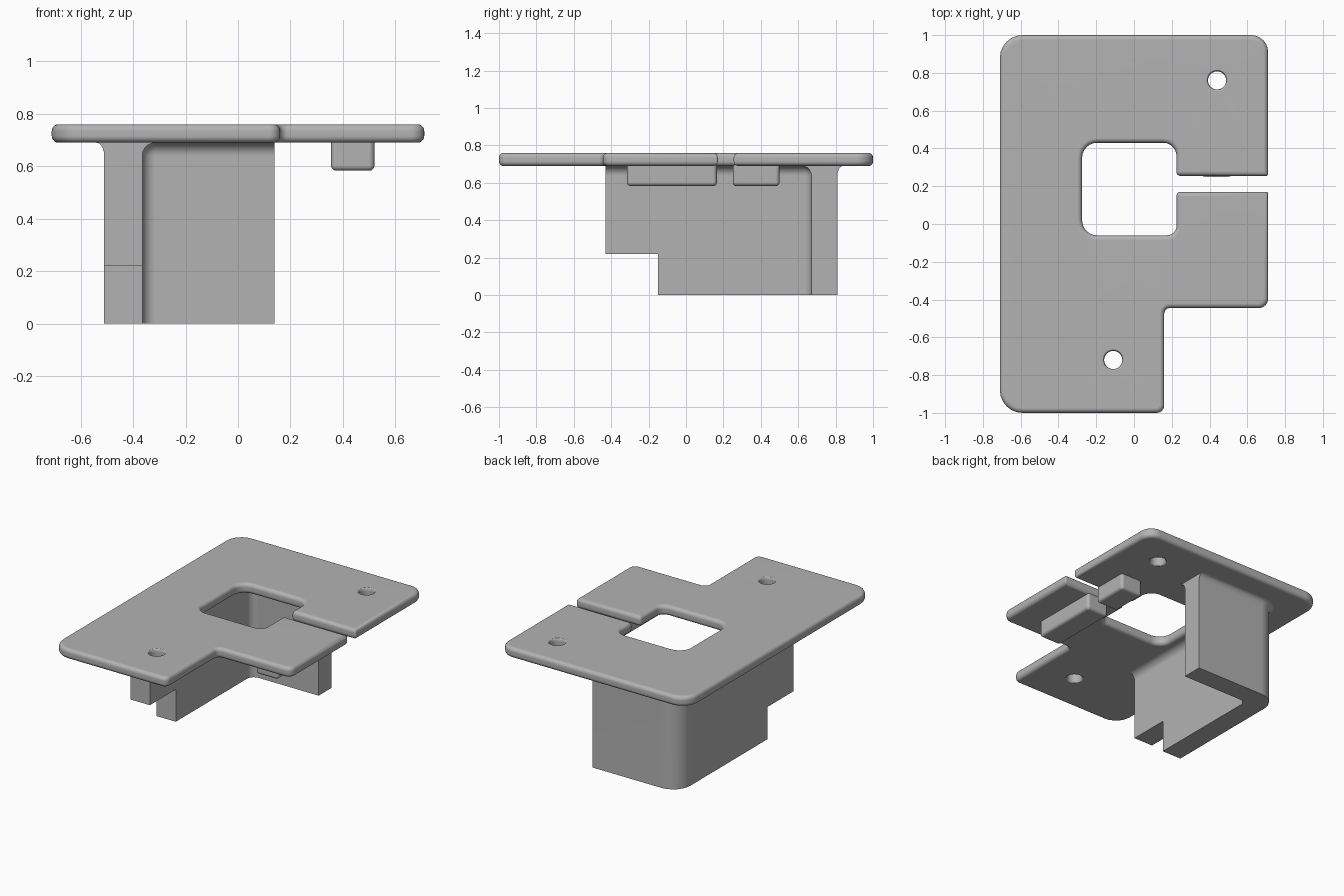
import bpy
import bmesh
import math
from mathutils import Vector

cube = bpy.data.objects.get("Cube")
if cube:
    bpy.data.objects.remove(cube, do_unlink=True)

ARC = 7      # points on each rounded corner
STEPS = 5    # segments on each rounded edge
BOTTOM, TOP = 0.69, 0.76

grey = bpy.data.materials.new("plain_grey")
grey.use_nodes = True
grey.diffuse_color = (0.45, 0.45, 0.45, 1)
grey.node_tree.nodes["Principled BSDF"].inputs["Base Color"].default_value = grey.diffuse_color


def outline(corners, weights=None):
    """Ring function for a right-angled outline with (x, y, radius) corners."""
    n = len(corners)
    pts = [Vector(c[:2]) for c in corners]
    weights = weights or [1] * n
    dirs = [(pts[(i + 1) % n] - pts[i]).normalized() for i in range(n)]
    normals = [Vector((-d.y, d.x)) for d in dirs]

    def ring(inset):
        out = []
        for i in range(n):
            na, nb = normals[i - 1], normals[i]
            side = 1 if dirs[i - 1].cross(dirs[i]) > 0 else -1
            p = pts[i] + na * inset * weights[i - 1] + nb * inset * weights[i]
            r = corners[i][2]
            if r:
                r = max(0, r - side * inset * weights[i])
            centre = p + (na + nb) * side * r
            for k in range(ARC):
                t = math.pi / 2 * k / (ARC - 1)
                out.append(centre - (na * math.cos(t) + nb * math.sin(t)) * side * r)
        return out
    return ring


def round_hole(x, y, radius, count=32):
    def ring(inset):
        r = radius + inset * 0.4
        return [Vector((x + r * math.cos(math.tau * k / count),
                        y + r * math.sin(math.tau * k / count))) for k in range(count)]
    return ring


def loft(name, stacks):
    """Each stack is a list of (z, inset, ring function); ends are capped."""
    bm = bmesh.new()
    for stack in stacks:
        rings = [[bm.verts.new((p.x, p.y, z)) for p in ring(inset)]
                 for z, inset, ring in stack]
        for lo, hi in zip(rings, rings[1:]):
            for k in range(len(lo)):
                bm.faces.new((lo[k - 1], lo[k], hi[k], hi[k - 1]))
    bmesh.ops.remove_doubles(bm, verts=bm.verts, dist=1e-5)
    middle = (stacks[0][0][0] + stacks[0][-1][0]) / 2
    rim = [e for e in bm.edges if e.is_boundary]
    for upper in (False, True):
        edges = [e for e in rim if (e.verts[0].co.z > middle) == upper]
        bmesh.ops.triangle_fill(bm, edges=edges, use_beauty=True)
    bmesh.ops.dissolve_degenerate(bm, edges=bm.edges, dist=1e-5)
    bmesh.ops.recalc_face_normals(bm, faces=bm.faces)
    mesh = bpy.data.meshes.new(name)
    bm.to_mesh(mesh)
    bm.free()
    mesh.materials.append(grey)
    obj = bpy.data.objects.new(name, mesh)
    bpy.context.collection.objects.link(obj)
    bpy.ops.object.select_all(action='DESELECT')
    obj.select_set(True)
    bpy.context.view_layer.objects.active = obj
    bpy.ops.object.shade_smooth_by_angle(angle=math.radians(32))
    mod = obj.modifiers.new("flat_face_normals", 'WEIGHTED_NORMAL')
    mod.keep_sharp = True
    return obj


def quarter():
    return [math.pi / 2 * k / STEPS for k in range(STEPS + 1)]


def rounded_bottom(z, r, ring):
    return [(z + r * (1 - math.cos(t)), r * (1 - math.sin(t)), ring) for t in quarter()]


# Top plate: slotted opening, cut-away front corner and two screw holes
plate = outline([
    (-0.71, -1, 0.12), (0.16, -1, 0.04), (0.16, -0.445, 0.03), (0.71, -0.445, 0.05),
    (0.71, 0.17, 0.01), (0.225, 0.17, 0.02), (0.225, -0.06, 0.05), (-0.275, -0.06, 0.08),
    (-0.275, 0.43, 0.08), (0.225, 0.43, 0.07), (0.225, 0.255, 0.02), (0.71, 0.255, 0.01),
    (0.71, 1, 0.09), (-0.71, 1, 0.12)])


def plate_stack(ring):
    low = rounded_bottom(BOTTOM, 0.025, ring)
    return low + [(BOTTOM + TOP - z, f, g) for z, f, g in reversed(low)]


loft("top_plate", [plate_stack(r) for r in (
    plate, round_hole(0.44, 0.76, 0.048), round_hole(-0.11, -0.72, 0.048))])


# L-shaped wall: stepped front end, filleted into the plate
def wall_outline(front):
    return outline([(-0.51, front, 0), (-0.365, front, 0), (-0.365, 0.67, 0.05),
                    (0.14, 0.67, 0), (0.14, 0.81, 0), (-0.51, 0.81, 0.13)],
                   weights=[0, 1, 1, 0, 0.6, 0.6])


short, full = wall_outline(-0.15), wall_outline(-0.43)
fillet = 0.05
stack = [(0, 0, short), (0.22, 0, short), (0.22, 0, full)]
stack += [(BOTTOM - fillet * (1 - math.sin(t)), -fillet * (1 - math.cos(t)), full)
          for t in quarter()]
loft("corner_wall", [stack])

# Two small blocks under the plate, either side of the slot
for name, y0, y1 in (("front_block", -0.315, 0.165), ("back_block", 0.25, 0.50)):
    ring = outline([(0.355, y0, 0.02), (0.52, y0, 0.02), (0.52, y1, 0.02), (0.355, y1, 0.02)])
    loft(name, [rounded_bottom(0.583, 0.02, ring) + [(BOTTOM + 0.005, 0, ring)]])
